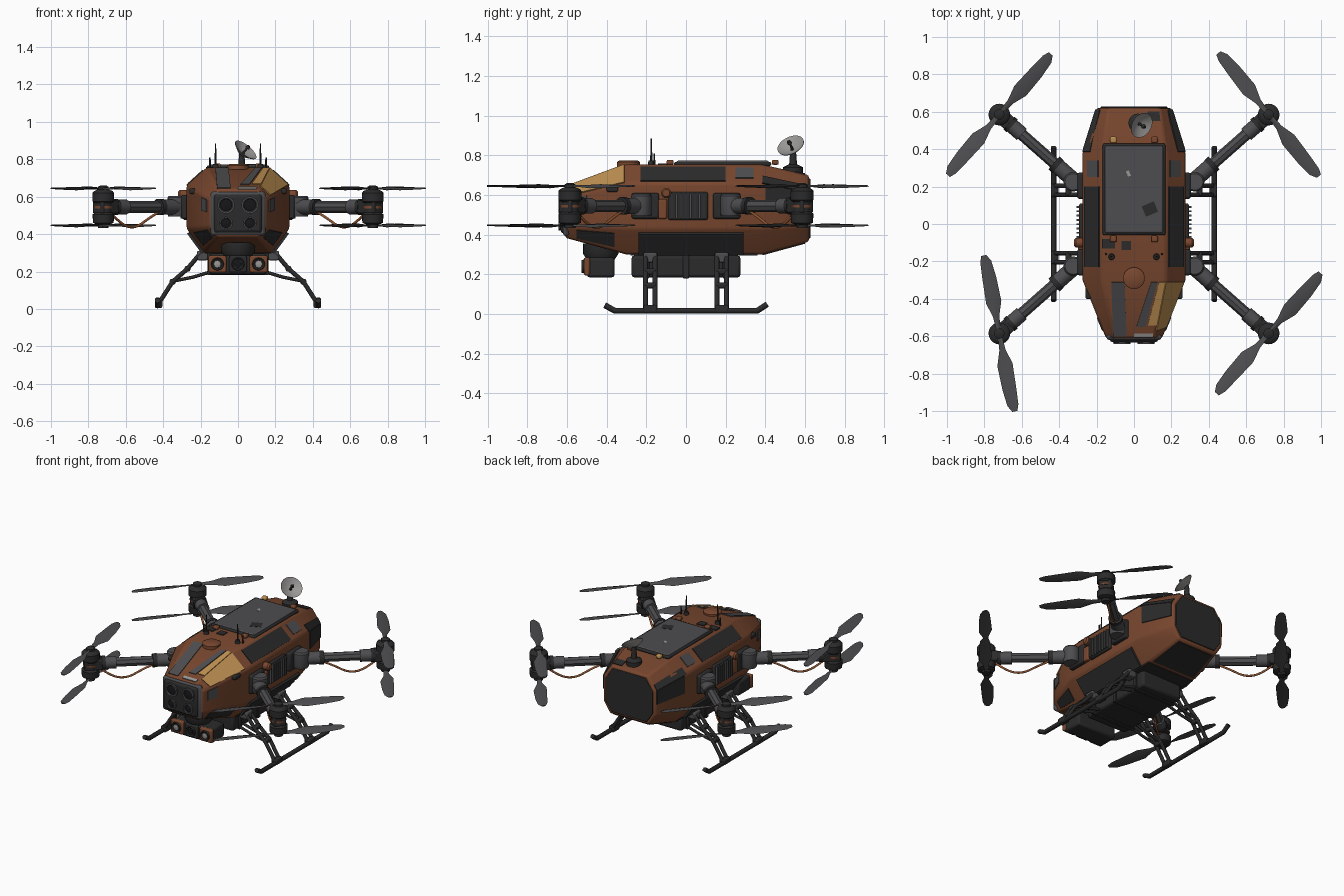
import bpy, bmesh, math
from mathutils import Vector, Matrix

if "Cube" in bpy.data.objects:
    bpy.data.objects.remove(bpy.data.objects["Cube"], do_unlink=True)


def paint(name, r, g, b):
    m = bpy.data.materials.new(name)
    m.use_nodes = True
    m.diffuse_color = (r, g, b, 1)
    m.node_tree.nodes["Principled BSDF"].inputs["Base Color"].default_value = (r, g, b, 1)
    return m


RUST = paint("rust_brown", .19, .063, .028)
DARK = paint("charcoal", .024, .024, .024)
SLATE = paint("slate_grey", .075, .075, .08)
TAN = paint("tan_yellow", .5, .27, .08)
PALE = paint("pale_grey", .32, .31, .30)
WIRE = paint("cable_orange", .28, .09, .03)
GLASS = paint("lens_black", .008, .008, .01)
SIDES = ((1, "left_"), (-1, "right_"))


def finish(name, mat, bm, bevel=0):
    bmesh.ops.remove_doubles(bm, verts=bm.verts, dist=1e-5)
    bmesh.ops.recalc_face_normals(bm, faces=bm.faces)
    me = bpy.data.meshes.new(name)
    bm.to_mesh(me)
    bm.free()
    me.materials.append(mat)
    ob = bpy.data.objects.new(name, me)
    bpy.context.collection.objects.link(ob)
    if bevel:
        mod = ob.modifiers.new("Bevel", "BEVEL")
        mod.width, mod.segments = bevel, 2
    bpy.ops.object.select_all(action="DESELECT")
    ob.select_set(True)
    bpy.context.view_layer.objects.active = ob
    bpy.ops.object.shade_smooth_by_angle(angle=math.radians(35))
    return ob


def box(name, mat, loc, size, turn=0, bevel=.008):
    bm = bmesh.new()
    mx = Matrix.Translation(loc) @ Matrix.Rotation(turn, 4, "Z") @ Matrix.Diagonal((*size, 1))
    bmesh.ops.create_cube(bm, size=1, matrix=mx)
    return finish(name, mat, bm, bevel)


def loft(bm, rings, caps=True):
    rows = [[bm.verts.new(p) for p in ring] for ring in rings]
    n = len(rows[0])
    for a, b in zip(rows, rows[1:]):
        for i in range(n):
            bm.faces.new((a[i], a[(i + 1) % n], b[(i + 1) % n], b[i]))
    if caps:
        bm.faces.new(rows[0])
        bm.faces.new(rows[-1])


def lathe(name, mat, base, axis, profile, n=16):
    # Revolve (radius, height) points around an axis
    q = Vector(axis).to_track_quat("Z", "Y")
    rings = []
    for r, h in profile:
        r = max(r, .0005)
        ring = [(r * math.cos(i * math.tau / n), r * math.sin(i * math.tau / n), h) for i in range(n)]
        rings.append([Vector(base) + q @ Vector(p) for p in ring])
    bm = bmesh.new()
    loft(bm, rings)
    return finish(name, mat, bm)


def rod(name, mat, a, b, r0, r1=None, n=12):
    d = Vector(b) - Vector(a)
    return lathe(name, mat, a, d, [(r0, 0), (r0 if r1 is None else r1, d.length)], n)


def tube(name, mat, pts, r, smooth=False):
    cu = bpy.data.curves.new(name, "CURVE")
    cu.dimensions, cu.bevel_depth, cu.bevel_resolution, cu.use_fill_caps = "3D", r, 2, True
    sp = cu.splines.new("NURBS" if smooth else "POLY")
    sp.points.add(len(pts) - 1)
    for p, c in zip(sp.points, pts):
        p.co = (*c, 1)
    if smooth:
        sp.use_endpoint_u, sp.order_u = True, 3
    cu.materials.append(mat)
    ob = bpy.data.objects.new(name, cu)
    bpy.context.collection.objects.link(ob)
    bpy.ops.object.select_all(action="DESELECT")
    ob.select_set(True)
    bpy.context.view_layer.objects.active = ob
    bpy.ops.object.convert(target="MESH")


# Hull: y, top half width, half width, bottom half width, then four heights
SECTIONS = [(-.61, .11, .15, .11, .64, .59, .44, .385), (-.30, .17, .275, .18, .755, .66, .43, .30),
            (.38, .17, .275, .18, .755, .66, .43, .30), (.62, .14, .20, .15, .70, .61, .44, .365)]


def half(y):
    i = 0 if y < -.30 else 1 if y < .38 else 2
    a, b = SECTIONS[i], SECTIONS[i + 1]
    f = (y - a[0]) / (b[0] - a[0])
    _, tw, w, bw, zt, zu, zl, zb = [p + (q - p) * f for p, q in zip(a, b)]
    return [(0, zt), (tw, zt), (w, zu), (w, zl), (bw, zb), (0, zb)]


bm = bmesh.new()
rings = []
for sec in SECTIONS:
    h = half(sec[0])[1:5]
    rings.append([(x, sec[0], z) for x, z in h] + [(-x, sec[0], z) for x, z in reversed(h)])
loft(bm, rings)
finish("hull", RUST, bm, .012)


def plate(name, mat, s, k, corners, lift=.005):
    # Thin panel on hull strip k, corners given as (y, fraction across the strip)
    pts = []
    for y, t in corners:
        h = half(y)
        pts.append(Vector((s * (h[k][0] + (h[k + 1][0] - h[k][0]) * t), y,
                           h[k][1] + (h[k + 1][1] - h[k][1]) * t)))
    n = (pts[2] - pts[0]).cross(pts[3] - pts[1]).normalized()
    c = sum(pts, Vector()) / 4 - Vector((0, 0, .53))
    n = -n if n.dot(c) < 0 else n
    bm = bmesh.new()
    loft(bm, [[p - n * .004 for p in pts], [p + n * lift for p in pts]])
    return finish(name, mat, bm)


def rect(y0, y1, t0, t1):
    return [(y0, t0), (y1, t0), (y1, t1), (y0, t1)]


# Hull panels, same on both sides
for s, side in SIDES:
    plate(side + "upper_window", DARK, s, 1, rect(-.23, .20, .15, .9))
    plate(side + "upper_vent", SLATE, s, 1, rect(.25, .34, .2, .75))
    plate(side + "lower_panel", DARK, s, 3, rect(-.24, .29, .15, .98), .014)
    plate(side + "belly", DARK, s, 4, rect(-.28, .36, 0, 1))
    plate(side + "rear_belly", DARK, s, 4, rect(.385, .6, .1, 1))
    plate(side + "rear_shoulder", DARK, s, 1, rect(.385, .61, .62, 1))
    plate(side + "rear_flank", DARK, s, 2, rect(.40, .61, 0, .55))
    plate(side + "chin_panel", DARK, s, 3, rect(-.55, -.36, .2, .8))
    plate(side + "cheek_panel", SLATE, s, 2, rect(-.57, -.50, .1, .5))
    # Ribbed radiator on the flank
    box(side + "radiator", DARK, (s * .278, .01, .545), (.03, .2, .14))
    for i in range(8):
        box(f"{side}radiator_fin_{i}", SLATE, (s * .29, -.07 + i * .023, .545), (.035, .01, .125), 0, 0)
    box(side + "flank_box", RUST, (s * .28, -.12, .53), (.04, .05, .10))
    box(side + "front_bracket", DARK, (s * .24, -.37, .63), (.04, .06, .03))
    lathe(side + "flank_knob", RUST, (s * .26, -.10, .61), (s, 0, 0), [(.026, 0), (.026, .05), (.018, .06)])

# Painted nose stripes
plate("nose_stripe_right", SLATE, -1, 0, [(-.31, .3), (-.31, .72), (-.6, 1), (-.6, .35)])
plate("nose_stripe_left", SLATE, 1, 0, [(-.31, .55), (-.31, .75), (-.55, .5), (-.55, .1)])
plate("nose_tan_top", TAN, 1, 0, [(-.31, .8), (-.31, 1), (-.54, 1), (-.54, .6)])
plate("nose_tan_side", TAN, 1, 1, [(-.31, 0), (-.31, .95), (-.55, .95), (-.57, 0)], .006)
plate("nose_worn_edge", PALE, 1, 0, rect(-.605, -.585, 0, .9))
plate("worn_patch_rear", DARK, 1, 0, rect(.55, .6, .5, .95))
plate("worn_patch_front", DARK, -1, 0, rect(-.14, -.09, .1, .4))
plate("worn_patch_side", DARK, -1, 0, rect(-.13, -.08, .6, 1))

# Rear door
bm = bmesh.new()
door = [(x * .9, .615 + d, .53 + (z - .53) * .9) for d in (0, .012) for x, _, z in rings[3]]
loft(bm, [door[:8], door[8:]])
finish("rear_door", DARK, bm, .004)

# Roof hatch, port and fittings
box("roof_frame", DARK, (0, .185, .757), (.335, .49, .02))
box("roof_panel", SLATE, (0, .185, .766), (.31, .465, .014))
box("roof_patch", DARK, (.085, .08, .7725), (.07, .06, .004), .4, 0)
box("roof_patch_small", PALE, (-.03, .27, .7725), (.016, .03, .004), .4, 0)
lathe("roof_port", RUST, (0, -.29, .745), (0, 0, 1), [(.058, 0), (.058, .022), (.045, .03)], 24)
for s, side in SIDES:
    for y in (-.08, .45):
        box(f"{side}hatch_latch_{'rear' if y > 0 else 'front'}", TAN if y > 0 > s else RUST,
            (s * .11, y, .765), (.035, .035, .025))
    lathe(side + "antenna_base", DARK, (s * .12, -.175, .75), (0, 0, 1), [(.018, 0), (.014, .025)])
    rod(side + "antenna", DARK, (s * .12, -.175, .77), (s * .12, -.175, .885), .006, .003, 8)
    rod(side + "short_antenna", DARK, (s * .15, -.16, .74), (s * .15, -.16, .81), .006, .004, 8)

# Dish
aim = Vector((.6, -.35, .72)).normalized()
hub = Vector((.02, .54, .825))
lathe("dish_mount", DARK, (.02, .54, .71), (0, 0, 1), [(.05, 0), (.05, .03), (.02, .045), (.014, .12)])
lathe("dish", PALE, hub, aim, [(0, 0), (.035, .008), (.07, .032), (.071, .036), (.035, .014), (0, .007)], 24)
rod("dish_feed", DARK, hub, hub + aim * .055, .006)
lathe("dish_horn", DARK, hub + aim * .05, aim, [(.013, 0), (.008, .015)], 10)

# Nose camera cluster
box("nose_frame", SLATE, (0, -.605, .51), (.295, .03, .235), 0, .02)
box("nose_camera", DARK, (0, -.61, .51), (.26, .045, .21), 0, .018)
for s, side in SIDES:
    for z, r, tag in ((.555, .046, "upper"), (.458, .036, "lower")):
        lathe(f"{side}{tag}_lens_ring", SLATE, (s * .064, -.62, z), (0, -1, 0), [(r, 0), (r, .022), (r * .8, .022), (r * .7, .014)])
        lathe(f"{side}{tag}_lens", GLASS, (s * .064, -.62, z), (0, -1, 0), [(r * .75, 0), (r * .7, .016), (.002, .021)])

# Chin sensor pod
lathe("pod_mount", DARK, (0, -.43, .275), (0, 0, 1), [(.07, 0), (.09, .03), (.09, .08)], 20)
box("sensor_pod", DARK, (0, -.43, .235), (.30, .14, .10), 0, .014)
for x in (-.11, 0, .11):
    tag = {-.11: "right", 0: "middle", .11: "left"}[x]
    box(tag + "_pod_face", RUST if x else DARK, (x, -.50, .24), (.095, .03, .09))
    lathe(tag + "_pod_ring", DARK, (x, -.51, .24), (0, -1, 0), [(.036, 0), (.032, .016), (.024, .01)])
    lathe(tag + "_pod_lens", PALE if x else GLASS, (x, -.512, .24), (0, -1, 0), [(.02, 0), (.018, .01), (.002, .013)])

# Belly cargo box
box("belly_box", DARK, (0, 0, .24), (.31, .55, .11), 0, .015)
for y in (-.2, 0, .2):
    box(f"belly_strap_{y}", DARK, (0, y, .24), (.325, .03, .12), 0, .004)

# Landing skids
for s, side in SIDES:
    tube(side + "skid", DARK, [(s * .43, -.41, .045), (s * .43, -.36, .017), (s * .43, .36, .017), (s * .43, .41, .05)], .015)
    for y in (-.18, .18):
        tag = side + ("rear" if y > 0 else "front")
        for dy in (-.024, .024):
            e = "a" if dy < 0 else "b"
            tube(f"{tag}_strut_{e}", DARK, [(s * .19, y + dy, .31), (s * .27, y + dy, .215), (s * .35, y + dy, .145),
                                           (s * .43, y + dy, .02)], .012)
            tube(f"{tag}_brace_{e}", DARK, [(s * .14, y + dy, .20), (s * .24, y + dy, .17), (s * .34, y + dy, .15)], .009)
        box(tag + "_strut_tie", DARK, (s * .27, y, .215), (.03, .06, .03))
        box(tag + "_strut_knee", DARK, (s * .35, y, .145), (.03, .06, .03))
        box(tag + "_skid_clamp", DARK, (s * .425, y, .025), (.04, .07, .04))
        box(tag + "_strut_root", SLATE, (s * .19, y, .285), (.06, .07, .05))


# Rotor blade pair: radius, front edge, rear edge, pitch in degrees
BLADE = [(.02, .013, -.013, 20), (.09, .017, -.018, 18), (.17, .04, -.045, 14),
         (.30, .034, -.042, 10), (.39, .028, -.032, 7), (.425, .016, -.012, 6)]


def rotor(name, hub, angle):
    bm = bmesh.new()
    for flip in (0, math.pi):
        turn = Matrix.Translation(hub) @ Matrix.Rotation(angle + flip, 4, "Z")
        rings = []
        for r, f, b, p in BLADE:
            pitch = Matrix.Rotation(math.radians(p), 4, "X")
            sect = [(0, f, 0), (0, (f + b) / 2, .005), (0, b, 0), (0, (f + b) / 2, -.004)]
            rings.append([turn @ (pitch @ Vector(v) + Vector((r, 0, 0))) for v in sect])
        loft(bm, rings)
    finish(name, SLATE, bm)


# Arms with stacked motors and two rotors each
ANGLES = {(1, 1): 129, (-1, 1): 49.5, (1, -1): 49, (-1, -1): 101}
for (sx, sy), deg in ANGLES.items():
    tag = ("rear_" if sy > 0 else "front_") + ("left_" if sx > 0 else "right_")
    root, tip = Vector((sx * .29, sy * .205, .545)), Vector((sx * .72, sy * .585, .545))
    d = tip - root
    at = lambda f: root + d * f
    turn = math.atan2(d.y, d.x)
    box(tag + "arm_socket", DARK, (sx * .265, sy * .205, .545), (.08, .14, .13), 0, .012)
    lathe(tag + "arm_pivot", SLATE, (sx * .325, sy * .225, .495), (0, 0, 1), [(.048, 0), (.052, .01), (.052, .10), (.044, .11)])
    for f0, f1, r, m, part in ((.05, .28, .042, SLATE, "sleeve"), (.25, .9, .031, SLATE, "arm"), (.27, .32, .045, DARK, "collar"),
                               (.72, .86, .04, SLATE, "cuff"), (.84, .88, .045, DARK, "outer_collar")):
        rod(tag + part, m, at(f0), at(f1), r, None, 8 if part == "arm" else 14)
    box(tag + "motor_mount", DARK, at(.97), (.12, .08, .07), turn)
    lathe(tag + "motors", DARK, (tip.x, tip.y, .45), (0, 0, 1),
          [(.03, 0), (.055, .01), (.058, .055), (.046, .065), (.046, .115), (.058, .125), (.058, .17), (.05, .18), (.026, .19)], 20)
    lathe(tag + "motor_band", RUST, (tip.x, tip.y, .537), (0, 0, 1), [(.049, 0), (.049, .012)], 20)
    for z, part in ((.645, "upper"), (.447, "lower")):
        lathe(tag + part + "_spinner", DARK, (tip.x, tip.y, z - .014), (0, 0, 1), [(.028, 0), (.028, .022), (.014, .03)])
        rotor(tag + part + "_rotor", (tip.x, tip.y, z), math.radians(deg))
    # Sagging cable under the arm
    low = lambda f, z: (at(f).x, at(f).y, z)
    tube(tag + "cable", WIRE, [low(.3, .52), low(.42, .49), low(.6, .43), low(.78, .45), low(.92, .52)], .007, True)
